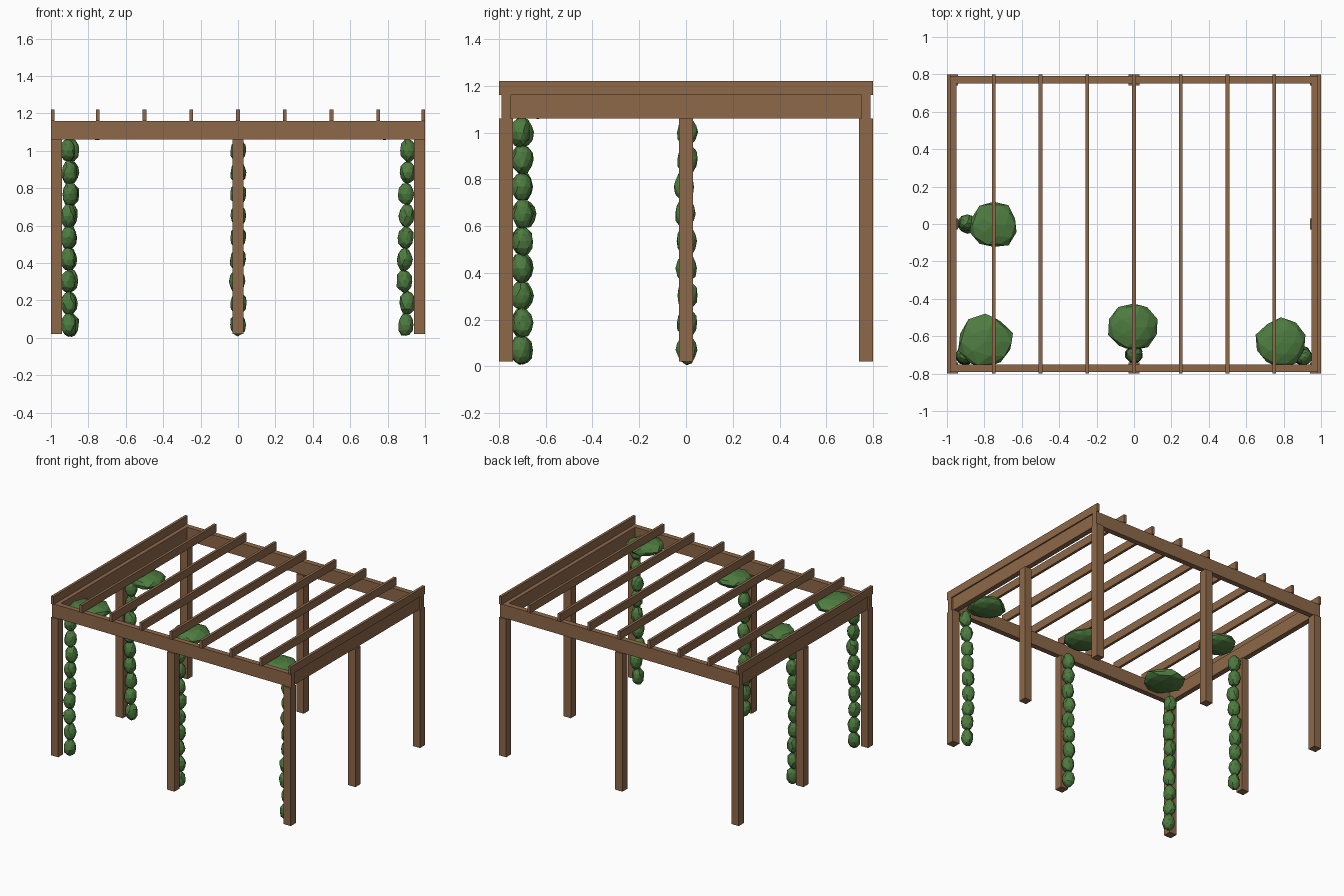
import bpy, bmesh, random
from mathutils import Vector, Matrix

if "Cube" in bpy.data.objects:
    bpy.data.objects.remove(bpy.data.objects["Cube"])

random.seed(7)


def material(name, rgb):
    m = bpy.data.materials.new(name)
    m.diffuse_color = (*rgb, 1)
    m.use_nodes = True
    m.node_tree.nodes["Principled BSDF"].inputs["Base Color"].default_value = m.diffuse_color
    return m


WOOD = material("brown wood", (0.27, 0.14, 0.068))
LEAF = material("leaf green", (0.075, 0.2, 0.05))


def finish(bm, name, mat):
    me = bpy.data.meshes.new(name)
    bm.to_mesh(me)
    bm.free()
    me.materials.append(mat)
    ob = bpy.data.objects.new(name, me)
    bpy.context.collection.objects.link(ob)
    return ob


def box(name, centre, size):
    bm = bmesh.new()
    bmesh.ops.create_cube(bm, size=1, matrix=Matrix.Translation(centre) @ Matrix.Diagonal((*size, 1)))
    return finish(bm, name, WOOD)


def add_clump(bm, centre, radii, rough):
    """Low-poly leafy lump: an icosphere with slightly uneven vertices."""
    verts = bmesh.ops.create_icosphere(bm, subdivisions=2, radius=1)["verts"]
    for v in verts:
        k = random.uniform(1 - rough, 1 + rough)
        v.co = Vector(centre) + Vector(c * r * k for c, r in zip(v.co, radii))


# posts around the edge (corners and mid-sides)
for ix in (-1, 0, 1):
    for iy in (-1, 0, 1):
        if ix or iy:
            box("post", (0.97 * ix, 0.77 * iy, 0.54), (0.06, 0.06, 1.04))

# perimeter beams
for s, fb, lr in ((-1, "front", "left"), (1, "back", "right")):
    box(fb + "_beam", (0, 0.77 * s, 1.11), (2.0, 0.04, 0.10))
    box(lr + "_beam", (0.97 * s, 0, 1.11), (0.04, 1.5, 0.10))

# rafters
for i in range(9):
    x = max(-0.99, min(0.99, -1 + 0.25 * i))
    box("rafter", (x, 0, 1.19), (0.02, 1.6, 0.06))

# climbing vines: strings of leafy clumps beside four posts
for x, y in ((-0.90, -0.705), (0.90, -0.705), (0, -0.695), (-0.895, 0)):
    bm = bmesh.new()
    for i in range(9):
        j = 0.012 if abs(x) > 0.5 else 0.005
        add_clump(bm, (x + random.uniform(-j, j), y + random.uniform(-0.008, 0.008), 0.07 + 0.1165 * i),
                  (0.043, 0.045, 0.063), 0.08)
    finish(bm, "vine", LEAF)

# flat foliage clumps at the vine tops, under the rafters
for x, y, r in ((-0.795, -0.63, 0.148), (0.785, -0.635, 0.133), (-0.005, -0.55, 0.132), (-0.75, -0.005, 0.128)):
    bm = bmesh.new()
    add_clump(bm, (x, y, 1.11), (r, r * 0.98, 0.05), 0.07)
    finish(bm, "foliage", LEAF)
